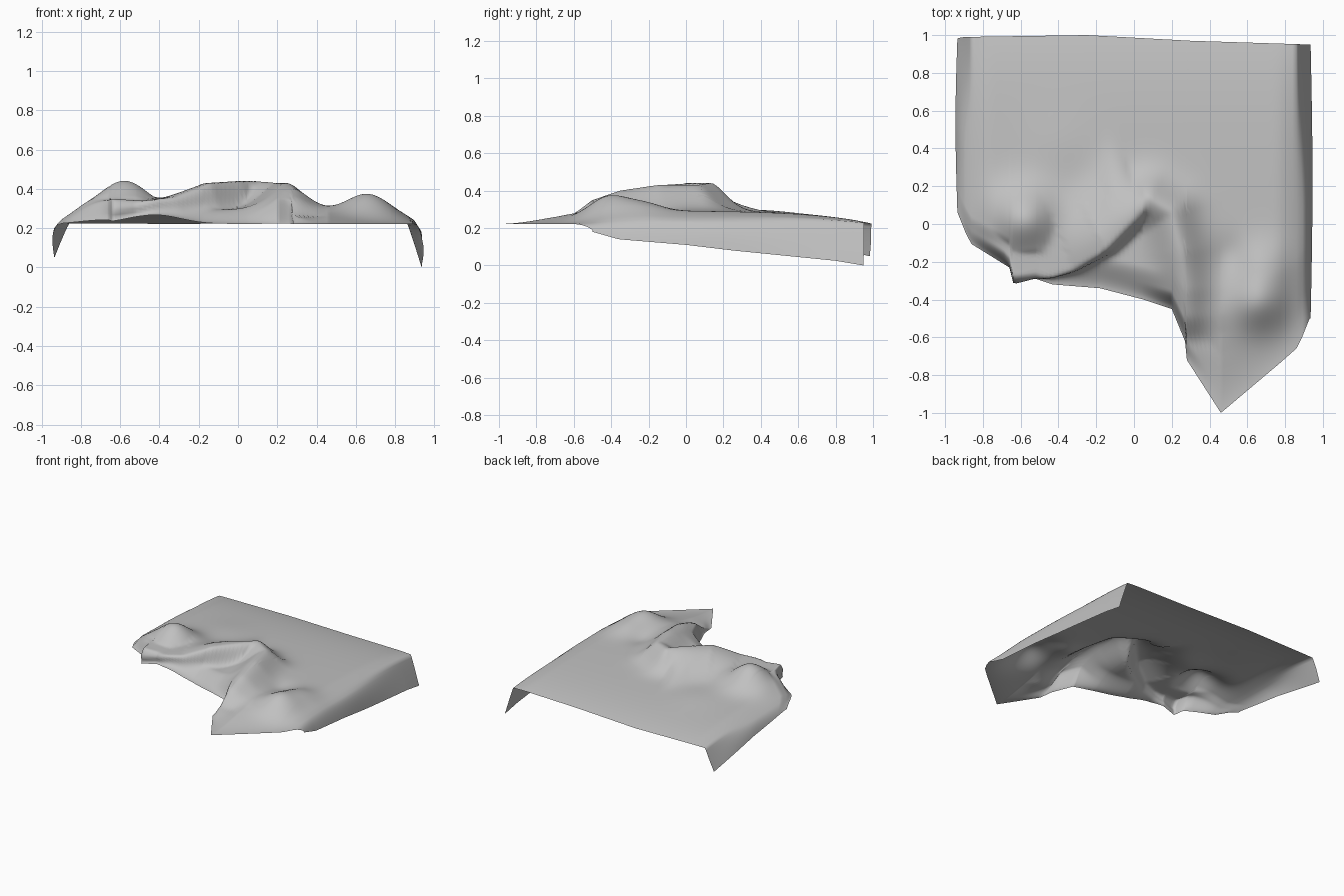
import bpy, bmesh, math
from mathutils import Vector

if "Cube" in bpy.data.objects:
    bpy.data.objects.remove(bpy.data.objects["Cube"])

# Outline of the sheet: (x, y) along the torn front and the back hem
FRONT = [(-.95, .1), (-.87, -.1), (-.66, -.23), (-.64, -.31), (-.52, -.29),
         (-.43, -.32), (-.18, -.34), (.05, -.4), (.2, -.45), (.27, -.62),
         (.28, -.72), (.46, -1), (.78, -.73), (.87, -.65), (.93, -.5)]
BACK = [(-.95, .98), (-.9, .99), (-.25, 1), (.3, .97), (.93, .95)]
# Hanging hem heights: (y, z)
HEM_LEFT = [(.1, .2), (.5, .15), (.98, .05)]
HEM_RIGHT = [(-.5, .18), (-.36, .14), (0, .11), (.25, .08), (.8, .025), (.95, 0)]
# Fold crests: (x, y, z)
LIP = [(-.64, -.26, .35), (-.48, -.23, .34), (-.33, -.18, .36),
       (-.15, -.08, .43), (0, .04, .44), (.08, .13, .44)]
SPUR = [(.08, .13, .44), (.2, .06, .43), (.25, -.15, .43),
        (.28, -.35, .4), (.29, -.5, .35), (.3, -.62, .26)]
# Soft mounds: x, y, height, radius
MOUNDS = [(-.58, .02, .15, .17), (.66, -.42, .085, .14), (.68, -.22, .04, .13),
          (.5, -.16, -.02, .1), (-.42, -.34, .045, .18), (-.4, .4, .012, .2)]


def lerp_profile(pts, x):
    """Piecewise linear lookup."""
    if x <= pts[0][0]:
        return pts[0][1]
    for (x0, y0), (x1, y1) in zip(pts, pts[1:]):
        if x <= x1:
            return y0 + (y1 - y0) * (x - x0) / (x1 - x0)
    return pts[-1][1]


def smooth(t):
    t = max(0, min(1, t))
    return t * t * (3 - 2 * t)


def fold(path, x, y, left, right, power):
    """Crest height and falloff, with a width for each side of the path."""
    best = None
    p = Vector((x, y))
    for a, b in zip(path, path[1:]):
        a2 = Vector(a[:2])
        d = Vector(b[:2]) - a2
        k = max(0, min(1, (p - a2).dot(d) / d.length_squared))
        dist = (p - a2 - d * k).length
        if best is None or dist < best[0]:
            side = (d.x * (p.y - a2.y) - d.y * (p.x - a2.x)) / (d.length * max(dist, 1e-6))
            best = (dist, a[2] + (b[2] - a[2]) * k, side)
    dist, top, side = best
    width = right + (left - right) * smooth((side + 1) / 2)
    return top, math.exp(-(dist / width) ** power)


def cloth_point(x, y, t):
    """Top surface; t runs from the back hem to the front edge."""
    sides = smooth((.99 - abs(x)) / .25)
    rim = .13 + .17 * smooth((x - .1) / .25)
    rise = 1 - math.exp(-max(0, 1 - y) / .3)
    body = rise * smooth((1 - t) / rim) * sides
    ground = .222 + .072 * body
    edge = smooth((1 - t) / .07 + .08)
    for mx, my, mh, r in MOUNDS:
        ground += mh * math.exp(-((x - mx) ** 2 + (y - my) ** 2) / r ** 2)
    # lip: steep-backed hump, sharp overhanging drop in front
    back = .08 + .15 * smooth((.08 - x) / .22)
    top, near = fold(LIP, x, y, back, .065, 2.6)
    z = max(ground, ground + (top - ground) * near * edge)
    hang = .045 * smooth((.05 - x) / .25) * smooth((x + .7) / .08)
    y -= hang * smooth((z - ground) / .05) * near
    # spur: falls on both sides
    top, near = fold(SPUR, x, y, .12, .14, 1.8)
    return y, max(z, ground + (top - ground) * near * edge)


# Columns across the sheet, with the outline corners kept exact
EDGE, ROWS, DROP = .86, 110, 8
xs = {round(-EDGE + i * 2 * EDGE / 80, 3) for i in range(81)}
xs |= {x for x, _ in FRONT if abs(x) < EDGE}
columns = [(x, 0) for x in sorted(xs)]
flap = [i / DROP for i in range(1, DROP + 1)]
columns = [(-EDGE, s) for s in reversed(flap)] + columns + [(EDGE, s) for s in flap]

bm = bmesh.new()
grid = []
for x, s in columns:
    sign = 1 if x > 0 else -1
    line = []
    for j in range(ROWS + 1):
        t = j / ROWS
        # straight slant at the back, rounder shoulder further forward
        round_off = smooth(t / .6)
        reach = .075 + .01 * math.sin(t * math.pi)
        px = x + sign * reach * s ** (1 - .55 * round_off)
        y0, y1 = lerp_profile(BACK, px), lerp_profile(FRONT, px)
        row = y0 + (y1 - y0) * t
        y, z = cloth_point(px, row, t)
        if s:
            hem = lerp_profile(HEM_RIGHT if sign > 0 else HEM_LEFT, row)
            z += (hem - z) * s ** (1.1 + .6 * round_off)
        line.append(bm.verts.new((px, y, z)))
    grid.append(line)
for a, b in zip(grid, grid[1:]):
    for j in range(ROWS):
        bm.faces.new((a[j], a[j + 1], b[j + 1], b[j]))
mesh = bpy.data.meshes.new("draped_cloth")
bm.to_mesh(mesh)
bm.free()

cloth = bpy.data.objects.new("draped_cloth", mesh)
bpy.context.collection.objects.link(cloth)

# Plain grey cloth
grey = bpy.data.materials.new("cloth_grey")
grey.use_nodes = True
colour = (.53, .53, .53, 1)
grey.diffuse_color = colour
grey.node_tree.nodes["Principled BSDF"].inputs["Base Color"].default_value = colour
mesh.materials.append(grey)

bpy.ops.object.select_all(action="DESELECT")
cloth.select_set(True)
bpy.context.view_layer.objects.active = cloth
bpy.ops.object.shade_smooth_by_angle(angle=math.radians(75))
